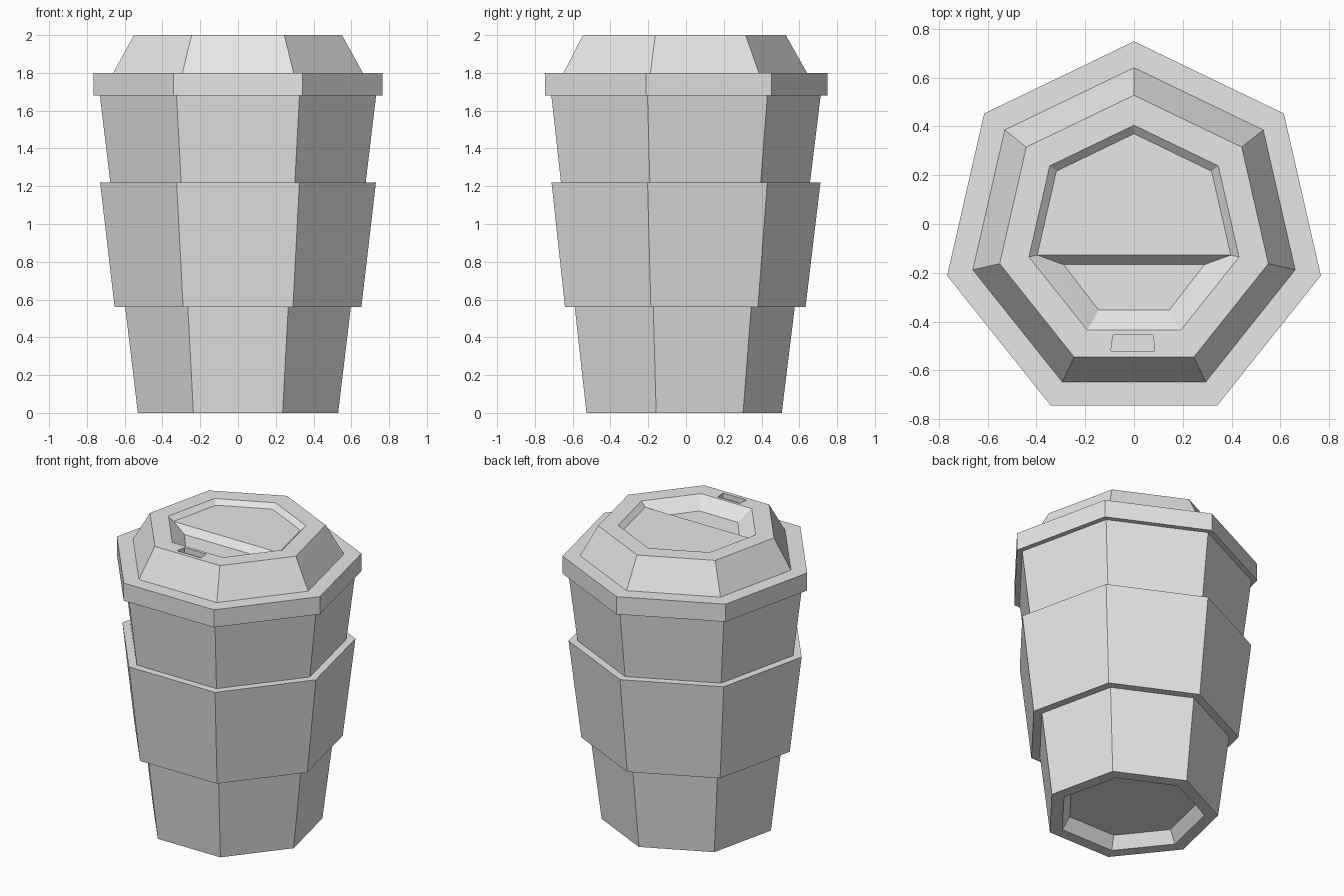
import bpy, bmesh, math

cube = bpy.data.objects.get("Cube")
if cube:
    bpy.data.objects.remove(cube, do_unlink=True)

SIDES = 7
CENTRE_Y = -0.037

grey = bpy.data.materials.new("light_grey")
grey.use_nodes = True
grey.diffuse_color = (0.8, 0.8, 0.8, 1)
grey.node_tree.nodes["Principled BSDF"].inputs["Base Color"].default_value = (0.8, 0.8, 0.8, 1)


def ring(bm, r, z):
    """Seven-sided ring, corner 0 at the back, flat side at the front."""
    return [bm.verts.new((r * math.sin(a), CENTRE_Y + r * math.cos(a), z))
            for a in (2 * math.pi * i / SIDES for i in range(SIDES))]


def bridge(bm, a, b, skip=()):
    for i in range(SIDES):
        if i not in skip:
            j = (i + 1) % SIDES
            bm.faces.new((a[j], a[i], b[i], b[j]))


def sweep(bm, profile):
    """Join rings along a (radius, height) profile; return all rings."""
    rings = [ring(bm, r, z) for r, z in profile]
    for a, b in zip(rings, rings[1:]):
        bridge(bm, a, b)
    return rings


def finish(bm, name):
    mesh = bpy.data.meshes.new(name)
    bm.to_mesh(mesh)
    bm.free()
    mesh.materials.append(grey)
    ob = bpy.data.objects.new(name, mesh)
    bpy.context.collection.objects.link(ob)
    return ob


# Cup with a recessed base
bm = bmesh.new()
rings = sweep(bm, [(0.41, 0.08), (0.46, 0), (0.544, 0), (0.75, 1.68)])
bm.faces.new(rings[0])
finish(bm, "cup")

# Sleeve around the middle
bm = bmesh.new()
sweep(bm, [(0.613, 0.56), (0.67, 0.56), (0.749, 1.22), (0.694, 1.22)])
finish(bm, "sleeve")

# Lid: rim and sloped shoulder
bm = bmesh.new()
rings = sweep(bm, [(0.70, 1.68), (0.786, 1.68), (0.786, 1.8), (0.678, 1.8), (0.565, 2)])
outer, FRONT = rings[-1], 3
inner = ring(bm, 0.442, 2)
bridge(bm, outer, inner, skip=(FRONT,))

# Sip hole in the front of the lid top
front = [outer[4], outer[3], inner[3], inner[4]]
hole = [(-0.095, -0.52), (0.085, -0.52), (0.078, -0.455), (-0.086, -0.455)]
top = [bm.verts.new((x, y, 2)) for x, y in hole]
low = [bm.verts.new((x, y, 1.965)) for x, y in hole]
for i in range(4):
    j = (i + 1) % 4
    bm.faces.new((front[i], front[j], top[j], top[i]))
    bm.faces.new((top[i], top[j], low[j], low[i]))
bm.faces.new(low)

# Recess: shallow plate at the back, deeper well at the front
plate_r, plate_z, well_z = 0.407, 1.97, 1.925
shelf = {}
for i in (0, 1, 2, 5, 6):
    a = 2 * math.pi * i / SIDES
    shelf[i] = bm.verts.new((plate_r * math.sin(a), CENTRE_Y + plate_r * math.cos(a), plate_z))
bm.faces.new([shelf[i] for i in (5, 6, 0, 1, 2)][::-1])
for i, j in ((5, 6), (6, 0), (0, 1), (1, 2)):
    bm.faces.new((inner[j], inner[i], shelf[i], shelf[j]))
well = [bm.verts.new((x, y, well_z)) for x, y in
        ((0.288, -0.167), (0.145, -0.353), (-0.145, -0.353), (-0.288, -0.167))]
bm.faces.new(well[::-1])
bm.faces.new((shelf[5], shelf[2], well[0], well[3]))
bm.faces.new((inner[3], inner[4], well[2], well[1]))
for s, k, side, end in ((2, 3, 0, 1), (5, 4, 3, 2)):
    bm.faces.new((inner[s], inner[k], well[side]))
    bm.faces.new((inner[k], well[end], well[side]))
    bm.faces.new((inner[s], well[side], shelf[s]))
bmesh.ops.recalc_face_normals(bm, faces=bm.faces)
# The lid is an open shell, so make sure its top points up
if max(bm.faces, key=lambda f: f.calc_center_median().z).normal.z < 0:
    bmesh.ops.reverse_faces(bm, faces=bm.faces)
finish(bm, "lid")

# Outward normals on the two plain shells
for name in ("cup", "sleeve"):
    mesh = bpy.data.objects[name].data
    bm = bmesh.new()
    bm.from_mesh(mesh)
    bmesh.ops.recalc_face_normals(bm, faces=bm.faces)
    wall = max(bm.faces, key=lambda f: f.calc_area() * (f.calc_center_median().y > 0) * abs(f.normal.y))
    if wall.normal.y < 0:
        bmesh.ops.reverse_faces(bm, faces=bm.faces)
    bm.to_mesh(mesh)
    bm.free()
